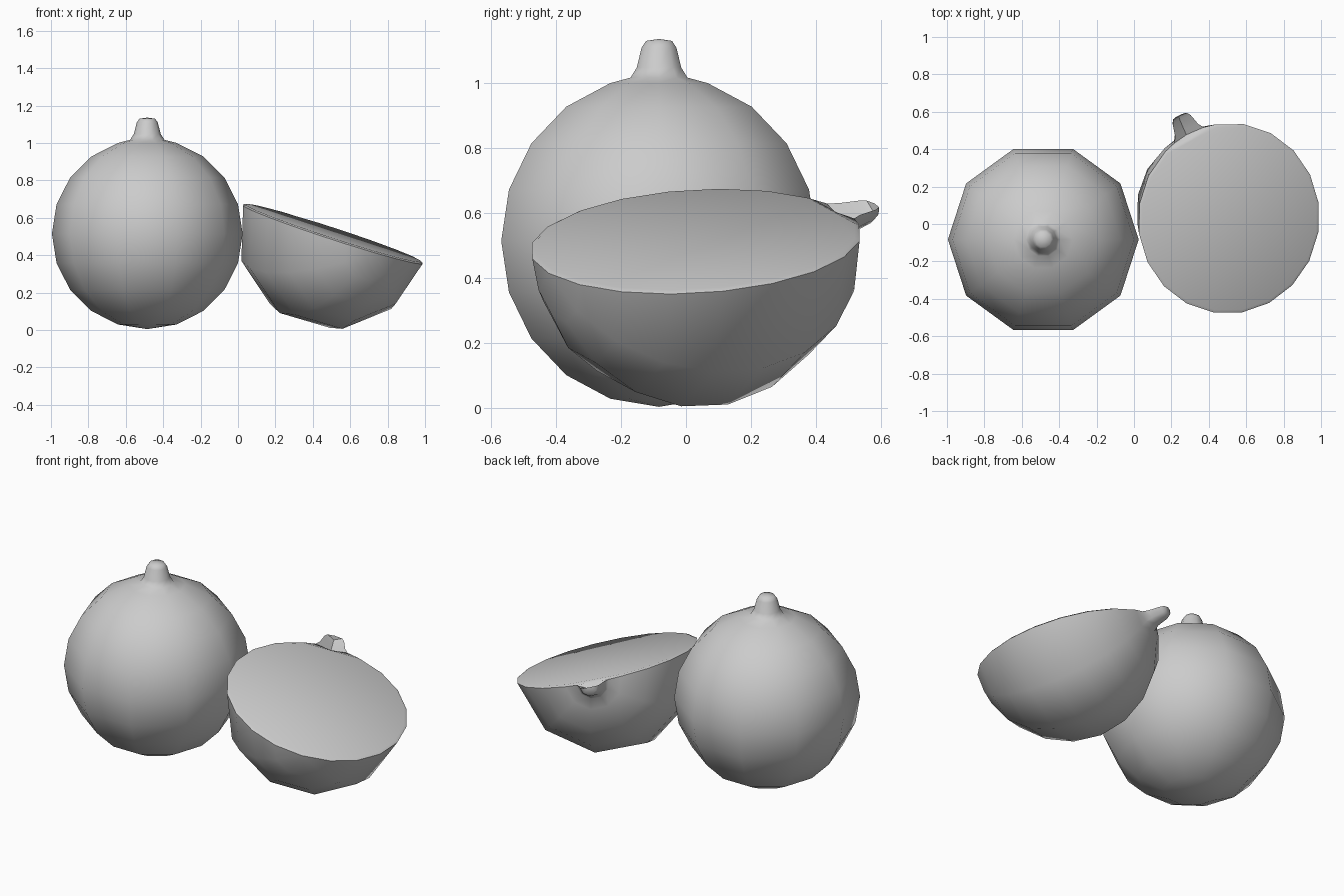
import bpy, bmesh
from math import sin, cos, pi, radians
from mathutils import Vector, Matrix

if "Cube" in bpy.data.objects:
    bpy.data.objects.remove(bpy.data.objects["Cube"])

R = 0.51
SEG = 10
# fruit profile (radius, height): round body from bottom pole up, then the stem
body = [(R * cos(radians(a)), R * sin(radians(a))) for a in range(-72, 73, 18)]
stem = [(0.092, 0.502), (0.072, 0.533), (0.056, 0.595), (0.042, 0.615)]
profile = body + stem
STEM_START = len(body) - 1


def finish(name, bm, matrix):
    bmesh.ops.recalc_face_normals(bm, faces=bm.faces)
    mesh = bpy.data.meshes.new(name)
    bm.to_mesh(mesh)
    bm.free()
    for p in mesh.polygons:
        p.use_smooth = True
    mesh.set_sharp_from_angle(angle=radians(50))
    obj = bpy.data.objects.new(name, mesh)
    obj.matrix_world = matrix
    bpy.context.collection.objects.link(obj)
    return obj


def lathe(bm, start, count, closed):
    """Sweep the profile; returns rings plus bottom and top pole vertices."""
    n = count if closed else count + 1
    angles = [start + 2 * pi * i / SEG for i in range(n)]
    rings = [[bm.verts.new((r * cos(a), r * sin(a), z)) for a in angles]
             for r, z in profile]
    bottom = bm.verts.new((0, 0, -R))
    top = bm.verts.new((0, 0, profile[-1][1] + 0.006))
    for i in range(count):
        j = (i + 1) % n
        for lo, hi in zip(rings, rings[1:]):
            bm.faces.new((lo[i], lo[j], hi[j], hi[i]))
        bm.faces.new((bottom, rings[0][j], rings[0][i]))
        bm.faces.new((top, rings[-1][i], rings[-1][j]))
    return rings, bottom, top


# whole fruit
bm = bmesh.new()
lathe(bm, 0, SEG, True)
finish("whole_fruit", bm, Matrix.Translation((-0.485, -0.083, 0.515)))

# halved fruit: half sweep, cut plane is local y = 0
bm = bmesh.new()
rings, bottom, top = lathe(bm, pi, SEG // 2, False)

# hollow trough along the cut stem
depths = [0.0, 0.045, 0.045, 0.035, 0.025]
mids = [bm.verts.new((0, -d, profile[STEM_START + k][1]))
        for k, d in enumerate(depths)]
for k in range(len(depths) - 1):
    a, b = rings[STEM_START + k], rings[STEM_START + k + 1]
    bm.faces.new((a[0], mids[k], mids[k + 1], b[0]))
    bm.faces.new((mids[k], a[-1], b[-1], mids[k + 1]))
bm.faces.new((rings[-1][0], mids[-1], top))
bm.faces.new((mids[-1], rings[-1][-1], top))

# cut face with a narrow softened rim
rim = [r[0] for r in rings[:STEM_START + 1]] + [mids[0]]
rim += [r[-1] for r in reversed(rings[:STEM_START + 1])] + [bottom]
inner = [bm.verts.new((v.co.x * 0.97, 0.008, v.co.z * 0.97)) for v in rim]
for i in range(len(rim)):
    j = (i + 1) % len(rim)
    bm.faces.new((rim[i], rim[j], inner[j], inner[i]))
bm.faces.new(inner)

# tilt the half so its stem points back left and the cut faces up
normal = Vector((0.31, -0.055, 0.95)).normalized()
pole = Vector((-0.22, 0.46, 0.0))
pole = (pole - Vector((0, 0, pole.dot(normal) / normal.z))).normalized()
side = normal.cross(pole)
turn = Matrix((side, normal, pole)).transposed().to_4x4()
finish("halved_fruit", bm, Matrix.Translation((0.507, 0.03, 0.512)) @ turn)
